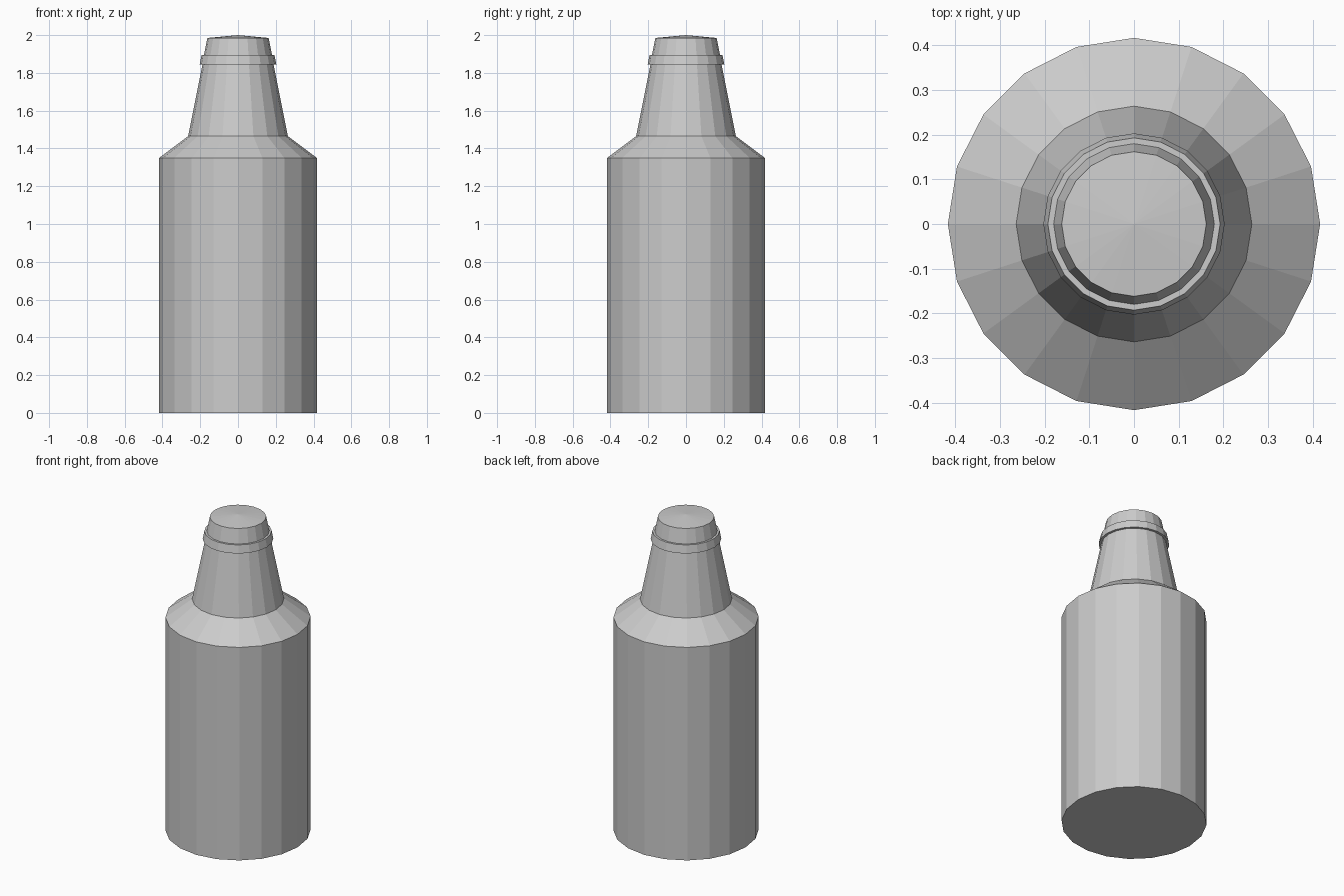
import bpy, bmesh
from math import cos, sin, tau

if "Cube" in bpy.data.objects:
    bpy.data.objects.remove(bpy.data.objects["Cube"])

SIDES = 20


def lathe(name, profile):
    """Revolve (radius, z) points around z; a zero radius makes a pole."""
    bm = bmesh.new()
    rings = []
    for r, z in profile:
        n = SIDES if r > 0 else 1
        rings.append([bm.verts.new((r * cos(tau * i / SIDES), r * sin(tau * i / SIDES), z))
                      for i in range(n)])
    for a, b in zip(rings, rings[1:]):
        for i in range(SIDES):
            j = (i + 1) % SIDES
            if len(b) == 1:
                bm.faces.new((a[i], a[j], b[0]))
            else:
                bm.faces.new((a[i], a[j], b[j], b[i]))
    # Flat base
    bm.faces.new(rings[0][::-1])
    bmesh.ops.recalc_face_normals(bm, faces=bm.faces)
    mesh = bpy.data.meshes.new(name)
    bm.to_mesh(mesh)
    bm.free()
    obj = bpy.data.objects.new(name, mesh)
    bpy.context.collection.objects.link(obj)
    return obj


# Bottle: body, shoulder, neck, raised collar and tip with a slightly domed top
lathe("bottle", [
    (0.417, 0.0), (0.417, 1.35),
    (0.264, 1.465), (0.188, 1.845),
    (0.203, 1.845), (0.193, 1.895),
    (0.18, 1.895), (0.162, 1.985),
    (0.0, 2.0),
])
